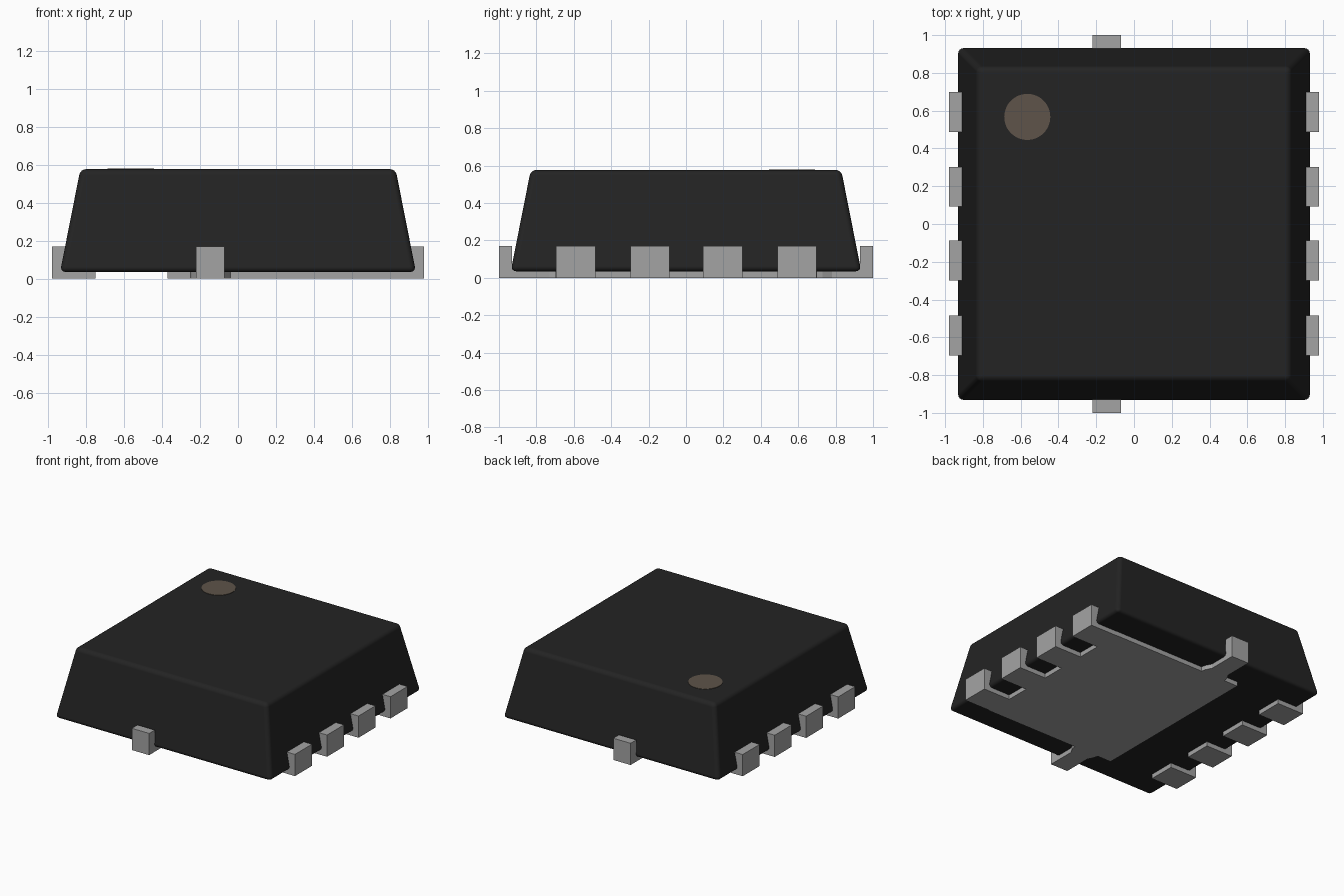
import bpy, bmesh, math
from mathutils import Matrix, Vector

cube = bpy.data.objects.get("Cube")
if cube:
    bpy.data.objects.remove(cube, do_unlink=True)


def material(name, rgb):
    m = bpy.data.materials.new(name)
    m.diffuse_color = (*rgb, 1)
    m.use_nodes = True
    m.node_tree.nodes["Principled BSDF"].inputs["Base Color"].default_value = (*rgb, 1)
    return m


BLACK = material("black resin", (0.017, 0.017, 0.017))
METAL = material("tinned metal", (0.37, 0.37, 0.37))
MARK = material("brown mark", (0.112, 0.088, 0.067))


def add_object(name, bm, mat):
    bmesh.ops.recalc_face_normals(bm, faces=bm.faces)
    mesh = bpy.data.meshes.new(name)
    bm.to_mesh(mesh)
    bm.free()
    mesh.materials.append(mat)
    ob = bpy.data.objects.new(name, mesh)
    bpy.context.collection.objects.link(ob)
    return ob


def prism(name, points, direction, mat, matrix=Matrix()):
    """Extrude a closed outline of 3D points along a direction."""
    bm = bmesh.new()
    face = bm.faces.new([bm.verts.new(p) for p in points])
    new = bmesh.ops.extrude_face_region(bm, geom=[face])["geom"]
    bmesh.ops.translate(bm, vec=Vector(direction),
                        verts=[v for v in new if isinstance(v, bmesh.types.BMVert)])
    bm.transform(matrix)
    return add_object(name, bm, mat)


# Tapered moulded body with rounded edges
Z0, Z1 = 0.035, 0.577
bm = bmesh.new()
bmesh.ops.create_cube(bm, size=2)
for v in bm.verts:
    half = 0.83 if v.co.z > 0 else 0.937
    v.co = (v.co.x * half, v.co.y * half, Z1 if v.co.z > 0 else Z0)
body = add_object("body", bm, BLACK)
bevel = body.modifiers.new("rounded edges", "BEVEL")
bevel.width = 0.03
bevel.segments = 4
bevel.harden_normals = True
bpy.context.view_layer.objects.active = body
body.select_set(True)
bpy.ops.object.shade_smooth_by_angle(angle=math.radians(40))
body.select_set(False)

# Round orientation mark on the top
bm = bmesh.new()
bmesh.ops.create_cone(bm, cap_ends=True, segments=48, radius1=0.122, radius2=0.122,
                      depth=0.006, matrix=Matrix.Translation((-0.565, 0.567, Z1)))
add_object("orientation_mark", bm, MARK)

# Large underside pad, with a flared neck toward the front and the back
FOOT = 0.038
half = [(0.75, 0.70), (-0.04, 0.70), (-0.045, 0.73), (-0.07, 0.78), (-0.07, 0.83),
        (-0.22, 0.83), (-0.22, 0.78), (-0.245, 0.73), (-0.25, 0.70), (-0.37, 0.70)]
outline = half + [(x, -y) for x, y in reversed(half)]
prism("underside_pad", [(x, y, 0) for x, y in outline], (0, 0, FOOT), METAL)


def lead(name, inner, outer, centre, width, angle):
    """L-shaped lead with a filleted inside corner, pointing along the angle."""
    back, r = outer - 0.07, 0.03
    arc = [(back - r + r * math.cos(a), FOOT + r - r * math.sin(a))
           for a in (i * math.pi / 8 for i in range(5))]
    profile = [(inner, 0), (outer, 0), (outer, 0.17), (back, 0.17)] + arc + [(inner, FOOT)]
    place = Matrix.Translation(centre) @ Matrix.Rotation(math.radians(angle), 4, "Z")
    prism(name, [(d, -width / 2, z) for d, z in profile], (0, width, 0), METAL, place)


# Four leads on each side, one tie lead at the front and at the back
for i, y in enumerate((0.593, 0.197, -0.193, -0.59)):
    lead(f"left_lead_{i + 1}", 0.75, 0.98, (0, y, 0), 0.21, 0)
    lead(f"right_lead_{i + 1}", 0.75, 0.98, (0, y, 0), 0.21, 180)
lead("back_tie_lead", 0.83, 1.0, (-0.145, 0, 0), 0.15, 90)
lead("front_tie_lead", 0.83, 1.0, (-0.145, 0, 0), 0.15, -90)
